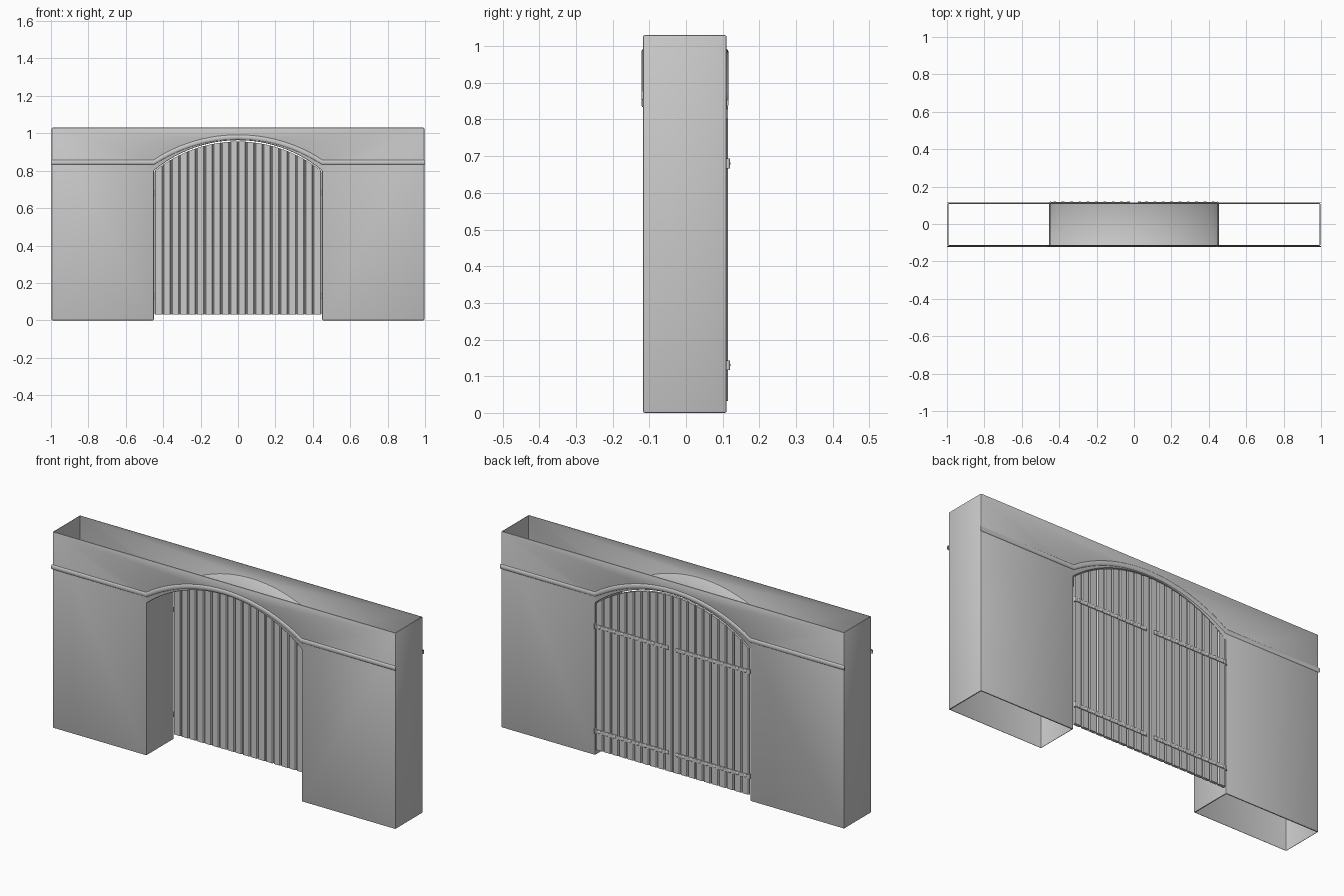
import bpy, bmesh, math

if "Cube" in bpy.data.objects:
    bpy.data.objects.remove(bpy.data.objects["Cube"])

W, HALF, TOP = 0.996, 0.45, 1.03          # wall half width, opening half width, height
Y0, Y1 = -0.117, 0.111                    # wall front and back
DY0, DY1 = 0.099, 0.114                   # door front and back


def arc_z(x, spring, apex, half=HALF):
    s = apex - spring
    r = (half * half + s * s) / (2 * s)
    return apex - r + math.sqrt(r * r - x * x)


def arc(spring, apex, n=24):
    return [(x, arc_z(x, spring, apex)) for x in
            (-HALF + 2 * HALF * i / n for i in range(n + 1))]


def finish(bm, name, angle=30):
    me = bpy.data.meshes.new(name)
    bm.to_mesh(me)
    bm.free()
    ob = bpy.data.objects.new(name, me)
    bpy.context.collection.objects.link(ob)
    bpy.ops.object.select_all(action='DESELECT')
    ob.select_set(True)
    bpy.context.view_layer.objects.active = ob
    bpy.ops.object.shade_smooth_by_angle(angle=math.radians(angle))
    return ob


def prism(bm, pts, y0, y1):
    # extrude an x/z outline from y0 to y1
    a = [bm.verts.new((x, y0, z)) for x, z in pts]
    b = [bm.verts.new((x, y1, z)) for x, z in pts]
    fs = [bm.faces.new(a), bm.faces.new(b[::-1])]
    n = len(pts)
    for i in range(n):
        j = (i + 1) % n
        fs.append(bm.faces.new((a[j], a[i], b[i], b[j])))
    return fs


# Wall: hollow shell with arched opening, open above and below
bm = bmesh.new()
outline = ([(-W, 0), (-W, TOP), (W, TOP), (W, 0), (HALF, 0)]
           + arc(0.80, 0.963)[::-1] + [(-HALF, 0)])
prism(bm, outline, Y0, Y1)
bmesh.ops.recalc_face_normals(bm, faces=bm.faces[:])
sharp = [e for e in bm.edges if e.calc_face_angle() > math.radians(30)]
bmesh.ops.bevel(bm, geom=sharp, offset=0.005, segments=2, profile=0.5, affect='EDGES')
bm.normal_update()
caps = [f for f in bm.faces if abs(f.normal.z) > 0.99 and f.calc_area() > 0.02
        and (f.calc_center_median().z < 0.01 or f.calc_center_median().z > 1.02)]
bmesh.ops.delete(bm, geom=caps, context='FACES')
finish(bm, "gate_wall")

# Moulding: shallow half-round bead running level, then over the arch, on both faces
path = [(-1.0, 0.845)] + arc(0.845, 0.98) + [(1.0, 0.845)]
for name, y, side in (("front_moulding", Y0, -1), ("back_moulding", Y1, 1)):
    bm = bmesh.new()
    rings = []
    for i, (x, z) in enumerate(path):
        p, q = path[max(i - 1, 0)], path[min(i + 1, len(path) - 1)]
        dx, dz = q[0] - p[0], q[1] - p[1]
        d = math.hypot(dx, dz)
        nx, nz = (0, 1) if i in (0, len(path) - 1) else (-dz / d, dx / d)
        ring = []
        for k in range(7):
            t = math.pi * k / 6
            o = 0.012 * math.cos(t)
            ring.append(bm.verts.new((x + nx * o, y + side * 0.005 * math.sin(t), z + nz * o)))
        rings.append(ring)
    for a, b in zip(rings, rings[1:]):
        for k in range(6):
            bm.faces.new((a[k], a[k + 1], b[k + 1], b[k]))
    bm.faces.new(rings[0])
    bm.faces.new(rings[-1][::-1])
    bmesh.ops.recalc_face_normals(bm, faces=bm.faces[:])
    finish(bm, name, 45)

# Door leaves: vertical planks cut to the arch, with chamfered long edges
N, DW = 20, 0.446
pitch = 2 * DW / N
bm = bmesh.new()
for i in range(N):
    x0, x1 = -DW + i * pitch + 0.001, -DW + (i + 1) * pitch - 0.001
    top = [(x, arc_z(x, 0.795, 0.956)) for x in (x1, (x0 + x1) / 2, x0)]
    prism(bm, [(x0, 0.032), (x1, 0.032)] + top, DY0, DY1)
bmesh.ops.recalc_face_normals(bm, faces=bm.faces[:])
long_edges = [e for e in bm.edges
              if abs(e.verts[0].co.x - e.verts[1].co.x) < 1e-5
              and abs(e.verts[0].co.z - e.verts[1].co.z) > 0.1]
bmesh.ops.bevel(bm, geom=long_edges, offset=0.005, segments=1, affect='EDGES')
finish(bm, "door_planks")

# Thin backing that closes the plank joints
bm = bmesh.new()
prism(bm, [(-DW, 0.034), (DW, 0.034)] + arc(0.793, 0.954)[::-1], 0.1055, 0.1075)
for v in bm.verts:
    v.co.x = max(-DW, min(DW, v.co.x))
bmesh.ops.recalc_face_normals(bm, faces=bm.faces[:])
finish(bm, "door_backing")


# Hinge straps on the back with one rivet per plank, and a knuckle at the jamb
def ball(bm, x, y, z, r, sy):
    g = bmesh.ops.create_uvsphere(bm, u_segments=10, v_segments=6, radius=r)
    for v in g['verts']:
        v.co = (v.co.x + x, v.co.y * sy + y, v.co.z + z)


for label, z in (("lower", 0.13), ("upper", 0.68)):
    for side, s in (("left", -1), ("right", 1)):
        bm = bmesh.new()
        xa, xb = sorted((s * 0.022, s * 0.447))
        prism(bm, [(xa, z - 0.010), (xb, z - 0.010), (xb, z + 0.010), (xa, z + 0.010)],
              DY1 - 0.003, DY1 + 0.003)
        for i in range(N // 2):
            ball(bm, s * max(0.03, (i + 0.5) * pitch), DY1 + 0.002, z, 0.010, 0.5)
        k = bmesh.ops.create_cone(bm, cap_ends=True, segments=10, radius1=0.006,
                                  radius2=0.006, depth=0.026)
        for v in k['verts']:
            v.co = (v.co.x + s * 0.446, v.co.y + DY1, v.co.z + z)
        bmesh.ops.recalc_face_normals(bm, faces=bm.faces[:])
        finish(bm, f"{label}_{side}_hinge_strap", 40)
